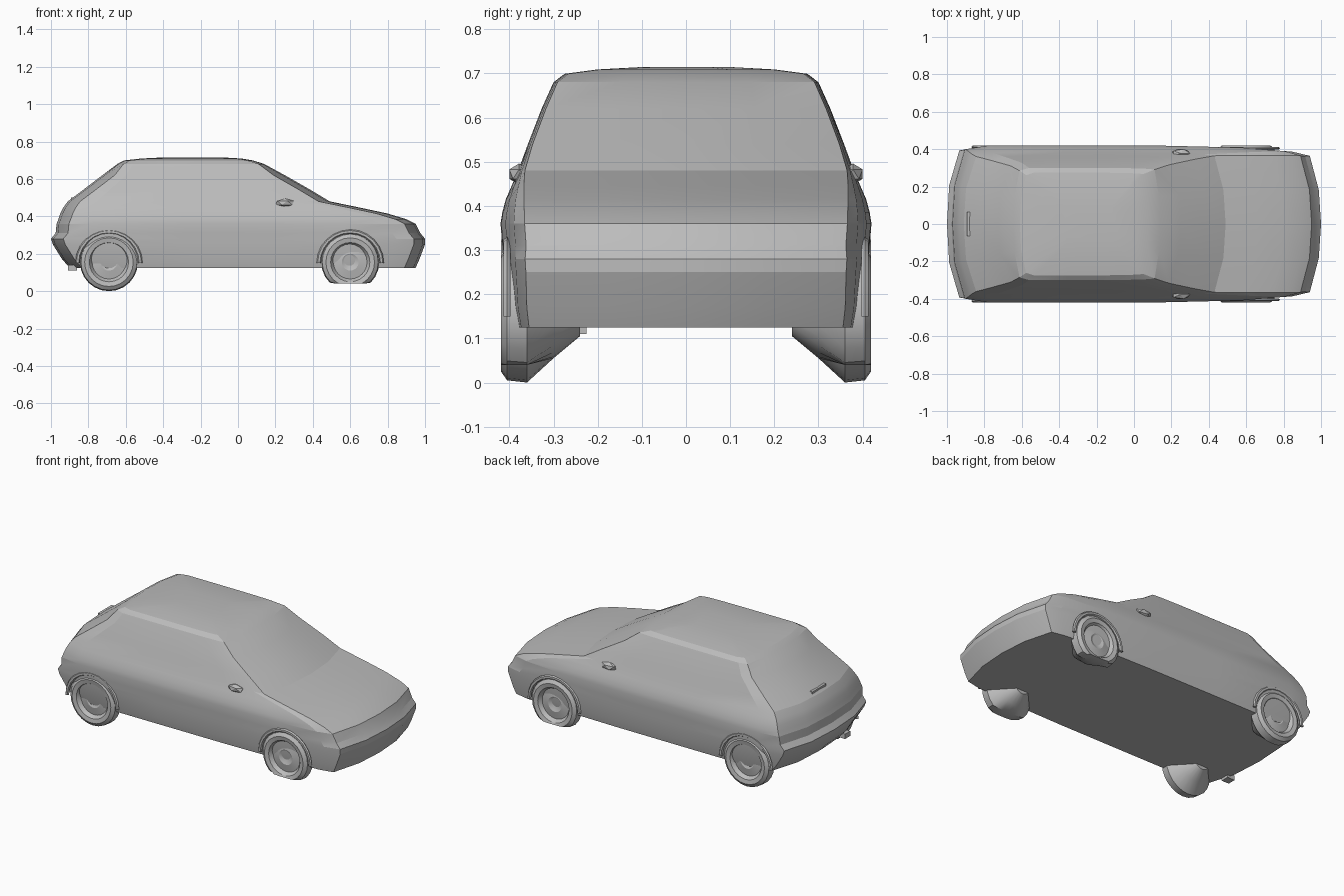
import bpy, bmesh, math
from mathutils import Vector

cube = bpy.data.objects.get("Cube")
if cube:
    bpy.data.objects.remove(cube)

paint = bpy.data.materials.new("plain grey")
paint.use_nodes = True
grey = (0.5, 0.5, 0.5, 1)
paint.diffuse_color = grey
paint.node_tree.nodes["Principled BSDF"].inputs["Base Color"].default_value = grey


def finish(name, bm, angle):
    bmesh.ops.recalc_face_normals(bm, faces=bm.faces)
    mesh = bpy.data.meshes.new(name)
    bm.to_mesh(mesh)
    bm.free()
    obj = bpy.data.objects.new(name, mesh)
    bpy.context.collection.objects.link(obj)
    mesh.materials.append(paint)
    bpy.ops.object.select_all(action="DESELECT")
    bpy.context.view_layer.objects.active = obj
    obj.select_set(True)
    bpy.ops.object.shade_smooth_by_angle(angle=math.radians(angle))
    return obj


def loft(bm, rings, caps=True):
    rows = [[bm.verts.new(p) for p in ring] for ring in rings]
    n = len(rows[0])
    for a, b in zip(rows, rows[1:]):
        for i in range(n):
            j = (i + 1) % n
            bm.faces.new((a[i], a[j], b[j], b[i]))
    if caps:
        bm.faces.new(rows[0])
        bm.faces.new(rows[-1])


# Body: horizontal outlines (height, rear end, front end, half width, nose taper)
LEVELS = [
    (0.125, -0.90, 0.95, 0.395, 0.90),
    (0.17, -0.94, 0.97, 0.405, 0.89),
    (0.25, -0.99, 1.00, 0.412, 0.88),
    (0.28, -1.00, 1.00, 0.414, 0.88),
    (0.31, -0.975, 0.975, 0.416, 0.87),
    (0.36, -0.97, 0.95, 0.420, 0.87),
    (0.385, -0.96, 0.90, 0.416, 0.88),
    (0.415, -0.95, 0.80, 0.408, 0.90),
    (0.445, -0.935, 0.66, 0.395, 0.93),
    (0.48, -0.91, 0.49, 0.380, 0.96),
    (0.54, -0.83, 0.39, 0.358, 0.97),
    (0.62, -0.725, 0.25, 0.327, 0.97),
    (0.68, -0.645, 0.14, 0.300, 0.97),
    (0.699, -0.61, 0.08, 0.275, 0.97),
    (0.709, -0.52, 0.02, 0.20, 0.97),
    (0.715, -0.40, -0.08, 0.09, 0.97),
]


def outline(z, rear, front, w, nose):
    sweep = 0.06 if z < 0.65 else 0.03
    half = [(front, 0), (front - sweep * 0.2, 0.5 * w * nose),
            (front - sweep, w * nose)]
    back = rear + sweep * 1.1
    length = front - sweep - back
    for t, k in ((0.05, 0.45), (0.18, 0.8), (0.4, 0.97), (0.65, 1), (0.93, 1)):
        half.append((front - sweep - length * t, w * (nose + (1 - nose) * k)))
    half += [(back, w * 0.95), (rear + sweep * 0.2, w * 0.5), (rear, 0)]
    other = [(x, -y) for x, y in half[-2:0:-1]]
    return [(x, y, z) for x, y in half + other]


bm = bmesh.new()
loft(bm, [outline(*level) for level in LEVELS])
finish("body", bm, 14)


# Wheels: lathed dish tapering inwards, with the front pair flattened below
PROFILE = [(0.385, 0.012), (0.400, 0.045), (0.392, 0.09), (0.414, 0.105),
           (0.419, 0.13), (0.405, 0.150), (0.36, 0.155), (0.30, 0.10),
           (0.24, 0.05)]


def wheel(name, cx, side, floor):
    bm = bmesh.new()
    rings = []
    for y, r in PROFILE:
        ring = []
        for i in range(24):
            a = math.tau * i / 24
            z = max(floor, 0.155 + r * math.sin(a))
            ring.append((cx + r * math.cos(a), side * y, z))
        rings.append(ring)
    loft(bm, rings)
    finish(name, bm, 25)


# Arch lips: thin half hoops set into the side panels
def arch(name, cx, side, y):
    bm = bmesh.new()
    rings = []
    for i in range(13):
        a = math.pi * i / 12
        out = Vector((math.cos(a), 0, math.sin(a)))
        hub = Vector((cx, side * y, 0.15))
        rings.append([hub + out * (0.168 + 0.012 * math.cos(b))
                      + Vector((0, 0.009 * math.sin(b), 0))
                      for b in (math.tau * k / 6 for k in range(6))])
    loft(bm, rings)
    finish(name, bm, 30)


# Door mirrors: small tapered pods
def mirror_pod(name, side):
    bm = bmesh.new()
    bmesh.ops.create_icosphere(bm, subdivisions=1, radius=1)
    for v in bm.verts:
        v.co = Vector((0.25 + v.co.x * 0.055, side * (0.378 + v.co.y * 0.026),
                       0.472 + v.co.z * 0.024))
    finish(name, bm, 20)


for side, label in ((1, "left"), (-1, "right")):
    wheel("rear_wheel_" + label, -0.69, side, 0.0)
    wheel("front_wheel_" + label, 0.60, side, 0.04)
    arch("rear_arch_" + label, -0.69, side, 0.411)
    arch("front_arch_" + label, 0.60, side, 0.405)
    mirror_pod("mirror_" + label, side)


def block(name, centre, size):
    bm = bmesh.new()
    bmesh.ops.create_cube(bm, size=1)
    for v in bm.verts:
        v.co = Vector(centre) + Vector(a * b for a, b in zip(v.co, size))
    finish(name, bm, 30)


# Tailgate handle and exhaust tip
block("tailgate_handle", (-0.885, 0, 0.495), (0.018, 0.13, 0.014))
block("exhaust_tip", (-0.885, -0.25, 0.125), (0.05, 0.05, 0.03))
